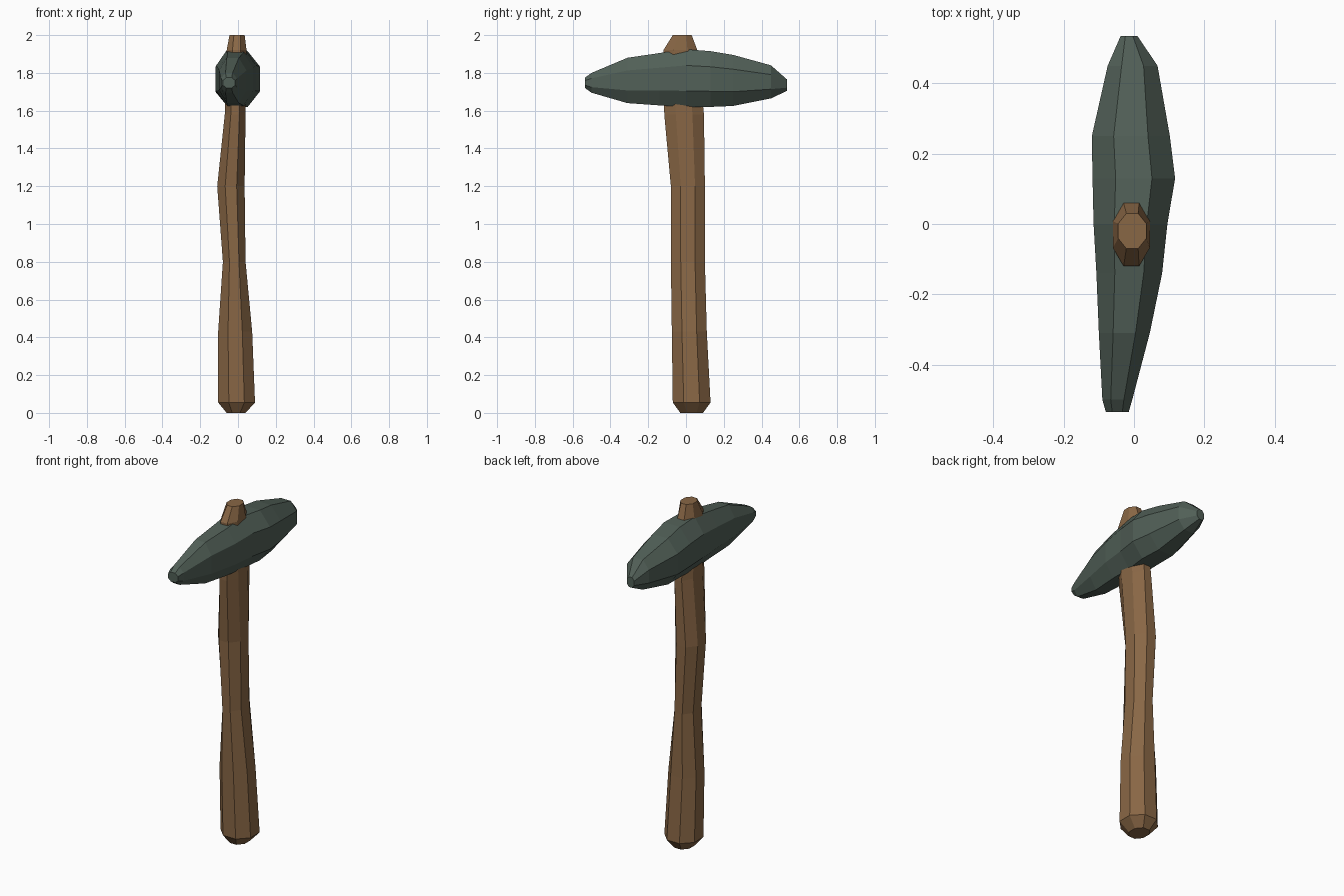
import bpy
import bmesh

cube = bpy.data.objects.get("Cube")
if cube:
    bpy.data.objects.remove(cube, do_unlink=True)


def make_material(name, rgb):
    mat = bpy.data.materials.new(name)
    mat.use_nodes = True
    colour = (*rgb, 1.0)
    mat.diffuse_color = colour
    bsdf = mat.node_tree.nodes["Principled BSDF"]
    bsdf.inputs["Base Color"].default_value = colour
    bsdf.inputs["Roughness"].default_value = 0.9
    return mat


def octagon(lo_a, hi_a, lo_b, hi_b, cut):
    """Chamfered rectangle as eight (a, b) points."""
    ca, cb = (hi_a - lo_a) * cut, (hi_b - lo_b) * cut
    return [(lo_a + ca, lo_b), (hi_a - ca, lo_b), (hi_a, lo_b + cb), (hi_a, hi_b - cb),
            (hi_a - ca, hi_b), (lo_a + ca, hi_b), (lo_a, hi_b - cb), (lo_a, lo_b + cb)]


def loft(name, sections, cut, place, mat):
    """Skin octagonal sections (position, lo_a, hi_a, lo_b, hi_b) and cap the ends."""
    bm = bmesh.new()
    rings = []
    for pos, *box in sections:
        rings.append([bm.verts.new(place(pos, a, b)) for a, b in octagon(*box, cut)])
    for low, high in zip(rings, rings[1:]):
        for i in range(len(low)):
            j = (i + 1) % len(low)
            bm.faces.new((low[i], low[j], high[j], high[i]))
    bm.faces.new(rings[0])
    bm.faces.new(rings[-1])
    bmesh.ops.recalc_face_normals(bm, faces=bm.faces[:])
    mesh = bpy.data.meshes.new(name)
    bm.to_mesh(mesh)
    bm.free()
    mesh.materials.append(mat)
    obj = bpy.data.objects.new(name, mesh)
    bpy.context.collection.objects.link(obj)
    return obj


wood = make_material("brown wood", (0.25, 0.135, 0.06))
stone = make_material("green grey stone", (0.082, 0.115, 0.095))

# Crooked wooden handle: height, x range, y range
handle_sections = [
    (0.00, -0.06, 0.04, -0.03, 0.09),
    (0.055, -0.105, 0.09, -0.07, 0.13),
    (0.43, -0.105, 0.075, -0.075, 0.11),
    (0.80, -0.08, 0.04, -0.08, 0.10),
    (1.20, -0.11, 0.035, -0.08, 0.10),
    (1.58, -0.07, 0.04, -0.115, 0.095),
    (1.92, -0.06, 0.045, -0.12, 0.06),
    (2.00, -0.045, 0.035, -0.07, 0.03),
]
loft("handle", handle_sections, 0.29, lambda p, a, b: (a, b, p), wood)

# Chipped stone head: depth, x range, z range
head_sections = [
    (-0.535, -0.08, -0.015, 1.72, 1.775),
    (-0.50, -0.09, -0.005, 1.695, 1.80),
    (-0.31, -0.10, 0.045, 1.64, 1.88),
    (-0.14, -0.107, 0.08, 1.628, 1.905),
    (0.00, -0.115, 0.095, 1.62, 1.925),
    (0.13, -0.118, 0.117, 1.62, 1.915),
    (0.25, -0.12, 0.102, 1.625, 1.895),
    (0.45, -0.075, 0.067, 1.665, 1.84),
    (0.535, -0.038, 0.01, 1.705, 1.765),
]
loft("stone_head", head_sections, 0.28, lambda p, a, b: (a, p, b), stone)
